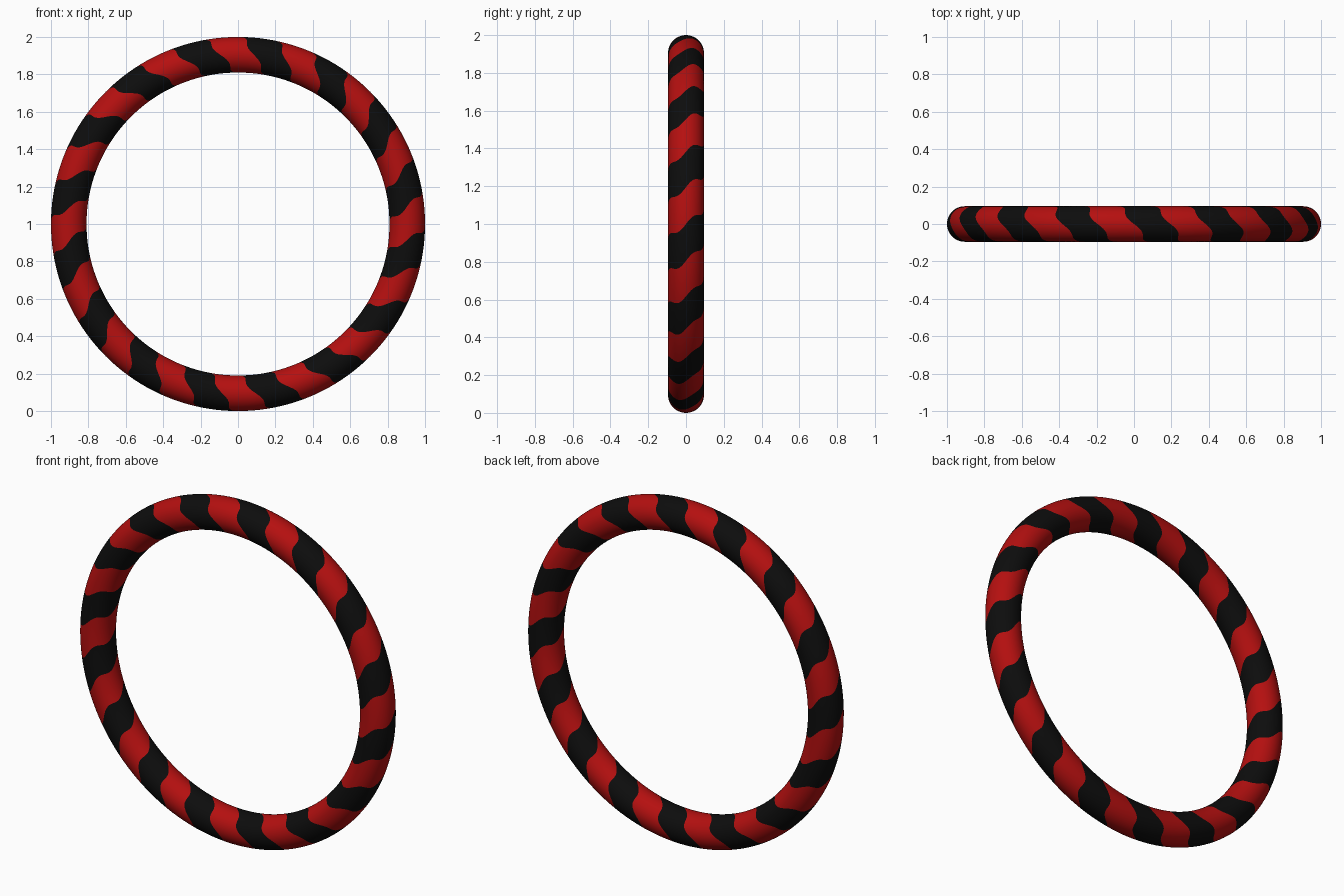
import bpy, bmesh, math

if "Cube" in bpy.data.objects:
    bpy.data.objects.remove(bpy.data.objects["Cube"])

R, r = 0.905, 0.095          # ring radius, tube radius
STRIPES = 16                 # red/black pairs round the ring
N = 10                       # segments per pair
MAJOR, MINOR = STRIPES * N, 48
PERIOD = 2 * math.pi / STRIPES


def material(name, rgb):
    m = bpy.data.materials.new(name)
    m.diffuse_color = (*rgb, 1)
    m.use_nodes = True
    m.node_tree.nodes["Principled BSDF"].inputs["Base Color"].default_value = m.diffuse_color
    return m


def twist(phi):
    # stripes wind one period per trip round the tube, in four soft steps
    return -(PERIOD * phi / (2 * math.pi) + math.radians(0.9) * math.sin(4 * phi))


# Ring: twisted torus grid, so that stripe borders lie on mesh edges
bm = bmesh.new()
grid = []
for j in range(MINOR):
    phi = 2 * math.pi * j / MINOR
    row = []
    for i in range(MAJOR):
        th = PERIOD * i / N + twist(phi)      # red starts at index 0
        rad = R + r * math.cos(phi)
        row.append(bm.verts.new((rad * math.cos(th), -r * math.sin(phi),
                                 1 + rad * math.sin(th))))
    grid.append(row)

for j in range(MINOR):
    for i in range(MAJOR):
        k = (i + 1) % MAJOR
        if j + 1 < MINOR:
            a, b = grid[j + 1][i], grid[j + 1][k]
        else:                                  # seam is shifted by one period
            a, b = grid[0][(i - N) % MAJOR], grid[0][(k - N) % MAJOR]
        f = bm.faces.new((grid[j][i], grid[j][k], b, a))
        f.smooth = True
        f.material_index = 0 if i % N < N // 2 else 1
bmesh.ops.recalc_face_normals(bm, faces=bm.faces)

mesh = bpy.data.meshes.new("striped_ring")
bm.to_mesh(mesh)
bm.free()
mesh.materials.append(material("red", (0.46, 0.005, 0.005)))
mesh.materials.append(material("black", (0.004, 0.004, 0.004)))
ring = bpy.data.objects.new("striped_ring", mesh)
bpy.context.collection.objects.link(ring)
